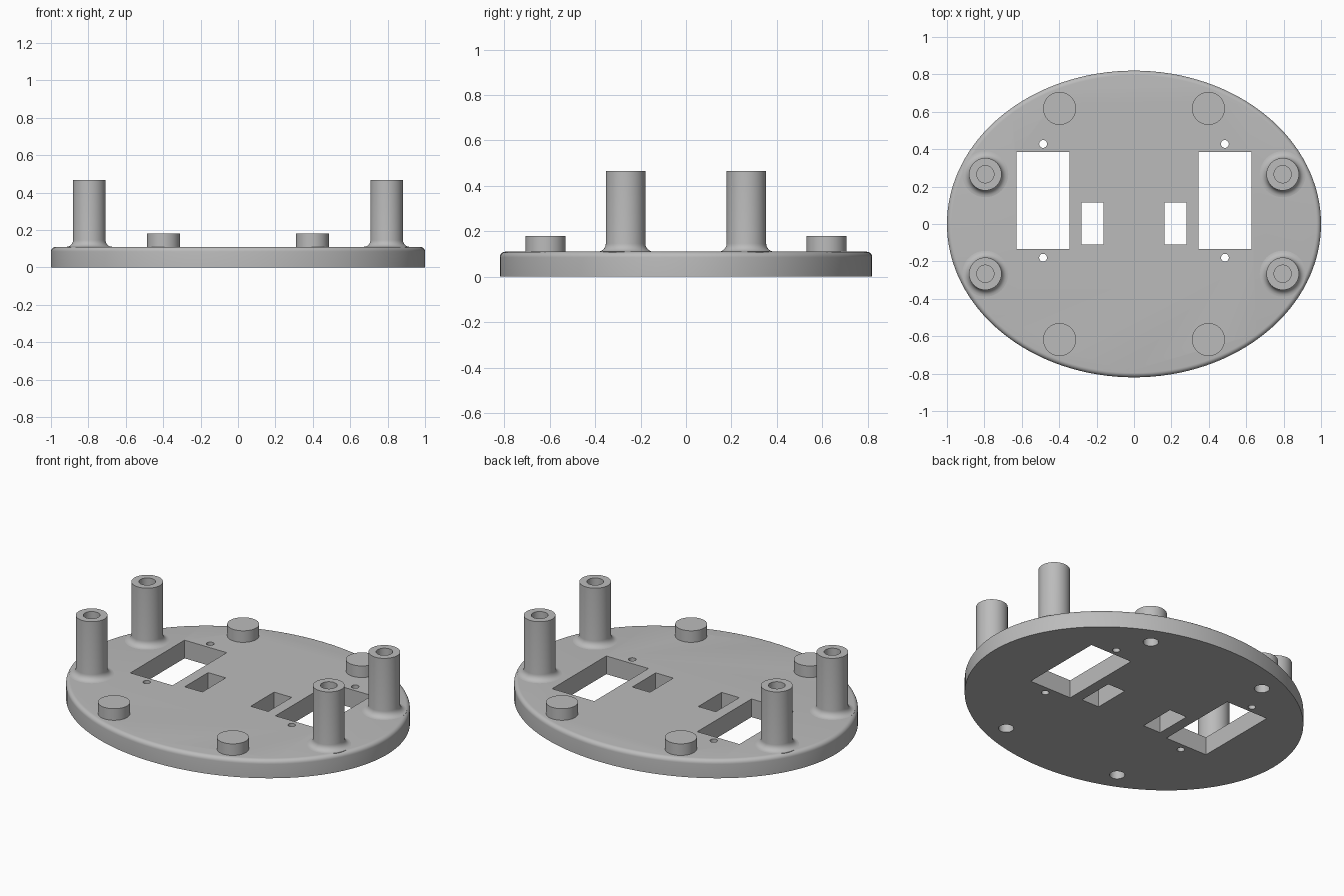
import bpy
import bmesh
from math import cos, sin, pi, radians
from mathutils import Matrix

SEG = 48
PLATE_TOP = 0.11
EDGE_R = 0.025

if "Cube" in bpy.data.objects:
    bpy.data.objects.remove(bpy.data.objects["Cube"], do_unlink=True)

grey = bpy.data.materials.new("plain grey")
grey.use_nodes = True
colour = (0.5, 0.5, 0.5, 1)
grey.diffuse_color = colour
grey.node_tree.nodes["Principled BSDF"].inputs["Base Color"].default_value = colour


def finish(bm, name):
    bmesh.ops.recalc_face_normals(bm, faces=bm.faces)
    mesh = bpy.data.meshes.new(name)
    bm.to_mesh(mesh)
    bm.free()
    mesh.materials.append(grey)
    obj = bpy.data.objects.new(name, mesh)
    bpy.context.collection.objects.link(obj)
    return obj


def smooth(obj):
    bpy.ops.object.select_all(action='DESELECT')
    obj.select_set(True)
    bpy.context.view_layer.objects.active = obj
    bpy.ops.object.shade_smooth_by_angle(angle=radians(35))


def stack_rings(profile, segments):
    """Skin rings given as (x radius, y radius, z) and cap both ends."""
    bm = bmesh.new()
    rings = []
    for rx, ry, z in profile:
        angles = [2 * pi * i / segments for i in range(segments)]
        rings.append([bm.verts.new((rx * cos(a), ry * sin(a), z)) for a in angles])
    for low, high in zip(rings, rings[1:]):
        for i in range(segments):
            j = (i + 1) % segments
            bm.faces.new((low[i], low[j], high[j], high[i]))
    bm.faces.new(rings[0])
    bm.faces.new(rings[-1])
    return bm


def lathe(name, profile, x, y):
    bm = stack_rings([(r, r, z) for r, z in profile], SEG)
    obj = finish(bm, name)
    obj.location = (x, y, 0)
    smooth(obj)


def add_box(bm, x0, x1, y0, y1):
    place = Matrix.Translation(((x0 + x1) / 2, (y0 + y1) / 2, 0))
    bmesh.ops.create_cube(bm, size=1, matrix=place @ Matrix.Diagonal((x1 - x0, y1 - y0, 1, 1)))


def add_drill(bm, x, y, r, segments):
    bmesh.ops.create_cone(bm, cap_ends=True, segments=segments, radius1=r, radius2=r,
                          depth=1, matrix=Matrix.Translation((x, y, 0)))


# Oval base plate with rounded upper rim
outline = [(1, 0.82, 0)]
for k in range(7):
    a = k * pi / 12
    inset = EDGE_R * (1 - cos(a))
    outline.append((1 - inset, 0.82 - inset, PLATE_TOP - EDGE_R * (1 - sin(a))))
plate = finish(stack_rings(outline, 128), "base_plate")

# Openings: large windows, small slots, screw holes and pad sockets
cut = bmesh.new()
for side in (-1, 1):
    add_box(cut, *sorted((side * 0.345, side * 0.628)), -0.134, 0.385)
    add_box(cut, *sorted((side * 0.162, side * 0.28)), -0.11, 0.114)
    for y in (-0.18, 0.428):
        add_drill(cut, side * 0.486, y, 0.021, 24)
    for y in (-0.618, 0.618):
        add_drill(cut, side * 0.398, y, 0.042, SEG)
cutter = finish(cut, "opening_cutter")
cutter.hide_render = True
mod = plate.modifiers.new("openings", 'BOOLEAN')
mod.operation = 'DIFFERENCE'
mod.solver = 'EXACT'
mod.object = cutter
bpy.context.view_layer.objects.active = plate
bpy.ops.object.modifier_apply(modifier=mod.name)
bpy.data.objects.remove(cutter, do_unlink=True)
smooth(plate)

# Post outline: filleted foot, straight wall, blind bore from the top
R, FILLET = 0.087, 0.036
post = [(R + FILLET, PLATE_TOP - 0.01)]
for k in range(7):
    a = k * pi / 12
    post.append((R + FILLET * (1 - sin(a)), PLATE_TOP + FILLET * (1 - cos(a))))
post += [(R, 0.466), (0.046, 0.466), (0.046, 0.15)]

# Pad outline: socket open at the underside, closed flat top
pad = [(0.042, 0.14), (0.042, 0.09), (0.088, 0.09), (0.088, 0.18)]

for sx, x_name in ((1, "left"), (-1, "right")):
    for sy, y_name in ((-1, "front"), (1, "back")):
        lathe(f"post_{y_name}_{x_name}", post, sx * 0.795, sy * 0.266)
        lathe(f"pad_{y_name}_{x_name}", pad, sx * 0.398, sy * 0.618)
